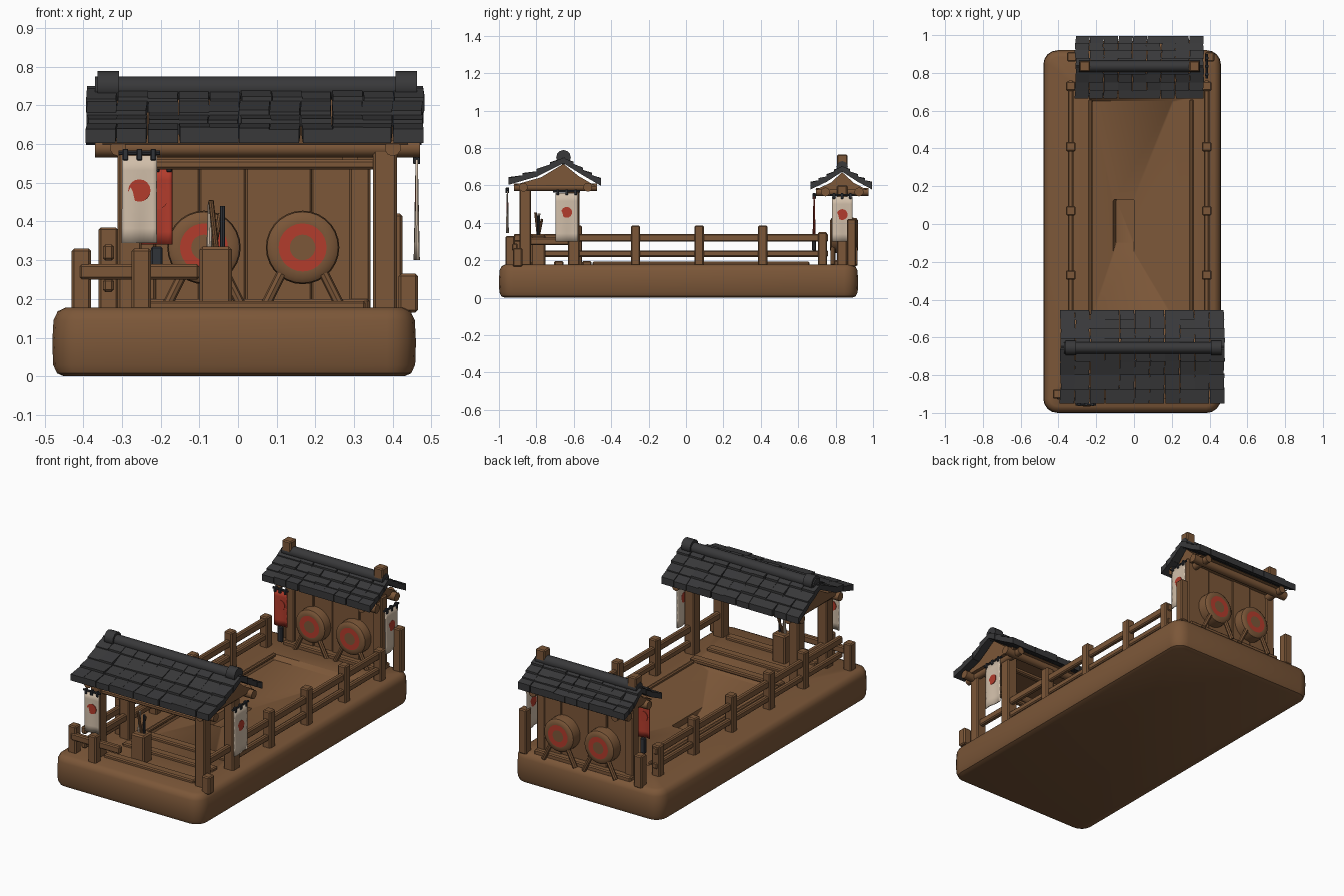
import bpy, bmesh, math, random
from mathutils import Vector

random.seed(4)
if "Cube" in bpy.data.objects:
    bpy.data.objects.remove(bpy.data.objects["Cube"])


def material(name, r, g, b):
    m = bpy.data.materials.new(name)
    m.use_nodes = True
    m.diffuse_color = (r, g, b, 1)
    m.node_tree.nodes["Principled BSDF"].inputs["Base Color"].default_value = (r, g, b, 1)
    return m


WOOD = material("brown wood", 0.2, 0.095, 0.04)
TILE = material("charcoal tile", 0.04, 0.04, 0.042)
CLOTH = material("cream cloth", 0.64, 0.52, 0.4)
RED = material("red paint", 0.45, 0.045, 0.025)
IRON = material("dark iron", 0.03, 0.033, 0.04)


def finish(name, bm, *mats, smooth=False):
    bmesh.ops.recalc_face_normals(bm, faces=bm.faces)
    me = bpy.data.meshes.new(name)
    bm.to_mesh(me)
    bm.free()
    ob = bpy.data.objects.new(name, me)
    bpy.context.collection.objects.link(ob)
    for m in mats:
        me.materials.append(m)
    if smooth:
        bpy.ops.object.select_all(action="DESELECT")
        ob.select_set(True)
        bpy.context.view_layer.objects.active = ob
        bpy.ops.object.shade_smooth_by_angle(angle=math.radians(40))
    return ob


def box(name, x, y, z, mat=WOOD, bevel=0.006):
    """Bevelled block from (min, max) pairs."""
    bm = bmesh.new()
    bmesh.ops.create_cube(bm, size=1)
    for v in bm.verts:
        v.co = [p[0] + (c + 0.5) * (p[1] - p[0]) for c, p in zip(v.co, (x, y, z))]
    if bevel:
        bmesh.ops.bevel(bm, geom=bm.edges[:], offset=bevel, segments=1, affect="EDGES")
    return finish(name, bm, mat)


def post(name, x, y, top, w=0.05, bottom=0.165):
    h = w / 2
    return box(name, (x - h, x + h), (y - h, y + h), (bottom, top))


def pole(name, a, b, r, mat=WOOD, sides=10):
    a, b = Vector(a), Vector(b)
    bm = bmesh.new()
    bmesh.ops.create_cone(bm, cap_ends=True, segments=sides, radius1=r, radius2=r, depth=(b - a).length)
    ob = finish(name, bm, mat, smooth=True)
    ob.location = (a + b) / 2
    ob.rotation_euler = (b - a).to_track_quat("Z", "Y").to_euler()
    return ob


def loft(name, rings, mats, paint=lambda i: 0):
    """Skin a stack of equal rings and close both ends."""
    bm = bmesh.new()
    loops = [[bm.verts.new(p) for p in ring] for ring in rings]
    n = len(loops[0])
    for i, (a, b) in enumerate(zip(loops, loops[1:])):
        for k in range(n):
            j = (k + 1) % n
            bm.faces.new((a[k], a[j], b[j], b[k])).material_index = paint(i)
    bm.faces.new(loops[0])
    bm.faces.new(loops[-1])
    return finish(name, bm, *mats, smooth=True)


# Base slab with a sunken, sloping deck and a central pit
def rounded(x0, x1, y0, y1, z, r):
    pts = []
    corners = ((x1 - r, y1 - r), (x0 + r, y1 - r), (x0 + r, y0 + r), (x1 - r, y0 + r))
    for q, (cx, cy) in enumerate(corners):
        for s in range(5):
            a = math.pi / 2 * (q + s / 4)
            pts.append((cx + r * math.cos(a), cy + r * math.sin(a), z))
    return pts


shell = [(0, 0.03), (0.008, 0.012), (0.03, 0.002), (0.09, 0), (0.145, 0.003), (0.168, 0.014), (0.178, 0.035)]
rings = [rounded(-0.48 + d, 0.46 - d, -1 + d, 0.92 - d, z, 0.075 - d) for z, d in shell]
rings += [rounded(-0.235, 0.3, -0.52, 0.67, 0.178, 0.008),
          rounded(-0.225, 0.21, -0.5, 0.65, 0.155, 0.008),
          rounded(-0.11, 0, -0.15, 0.13, 0.135, 0.008),
          rounded(-0.095, 0, -0.1, 0.13, 0.1, 0.008)]
loft("base", rings, [WOOD])
for x in (-0.23, 0.305):
    box("deck_edge", (x - 0.01, x + 0.01), (-0.5, 0.66), (0.17, 0.192))
for y in (-0.53, -0.68, -0.85):
    box("porch_floor_beam", (-0.24, 0.33), (y - 0.025, y + 0.025), (0.17, 0.195))

# Side railings
for x, start in ((-0.335, -0.92), (0.385, -0.6)):
    for y in (-0.27, 0.07, 0.41, 0.73):
        post("rail_post", x, y, 0.385 if y < 0.7 else 0.35)
    for z, h in ((0.32, 0.021), (0.235, 0.017)):
        box("side_rail", (x - 0.014, x + 0.014), (start, 0.76), (z - h, z + h))
post("rail_end_post", -0.335, -0.58, 0.385)

# Front fence and corner posts
for x, y, top in ((-0.405, -0.9, 0.33), (-0.25, -0.94, 0.33), (0.44, -0.9, 0.265), (0.4, 0.885, 0.42), (-0.33, 0.885, 0.35)):
    post("corner_post", x, y, top)
box("front_rail", (-0.41, -0.1), (-0.93, -0.9), (0.25, 0.29))


# Tiled gable roof: rafters, gable body, tiles and ridge
def roof(name, x0, x1, profile, ridge_y, ridge_z, columns):
    eave_z = profile[0][1]
    body = [(y + (0.025 if y < ridge_y else -0.025), z - 0.025) for y, z in profile]
    body = [(ridge_y if abs(y - ridge_y) < 0.03 else y, z) for y, z in body]
    bm = bmesh.new()
    ends = [[bm.verts.new((x, y, z)) for y, z in body] for x in (x0 + 0.04, x1 - 0.04)]
    bm.faces.new(ends[0])
    bm.faces.new(ends[1])
    for i in range(len(body)):
        j = (i + 1) % len(body)
        bm.faces.new((ends[0][i], ends[0][j], ends[1][j], ends[1][i]))
    finish(name + "_gable", bm, WOOD)

    bm = bmesh.new()
    top = profile.index((ridge_y, ridge_z))
    for side in (profile[:top + 1], profile[:top - 1 if top else None:-1]):
        for low, high in zip(side, side[1:]):
            for half in range(2):
                a = Vector(low).lerp(Vector(high), half / 2)
                b = Vector(low).lerp(Vector(high), half / 2 + 0.56)
                for c in range(columns):
                    w = (x1 - x0) / columns
                    xa, xb = x0 + c * w, x0 + (c + 1) * w - 0.002
                    lift = random.uniform(0.006, 0.014)
                    skew = random.uniform(-0.005, 0.005)
                    corners = []
                    for p, up in ((a, lift), (b, 0)):
                        for x in (xa, xb):
                            for t in (-0.022, 0.006 + up):
                                corners.append(bm.verts.new((x + skew * (p is a), p.x, p.y + t)))
                    for q in ((0, 1, 3, 2), (4, 5, 7, 6), (0, 1, 5, 4), (2, 3, 7, 6), (0, 2, 6, 4), (1, 3, 7, 5)):
                        bm.faces.new([corners[k] for k in q])
    finish(name + "_tiles", bm, TILE)
    pole(name + "_ridge", (x0 + 0.02, ridge_y, ridge_z + 0.005), (x1 - 0.02, ridge_y, ridge_z + 0.005), 0.03, TILE, 12)
    for y in (profile[0][0] + 0.08, profile[-1][0] - 0.07):
        pole(name + "_eave_beam", (x0 + 0.02, y, eave_z - 0.035), (x1 - 0.01, y, eave_z - 0.035), 0.024)
    for x in (x0 + 0.08, x1 - 0.08):
        pole(name + "_cross_beam", (x, profile[0][0] + 0.03, eave_z - 0.035), (x, profile[-1][0] - 0.02, eave_z - 0.035), 0.021)


roof("porch_roof", -0.39, 0.48, [(-0.95, 0.625), (-0.8, 0.668), (-0.655, 0.74), (-0.55, 0.675), (-0.455, 0.62)], -0.655, 0.74, 11)
roof("shrine_roof", -0.31, 0.37, [(0.665, 0.6), (0.75, 0.64), (0.835, 0.695), (0.92, 0.64), (0.995, 0.6)], 0.835, 0.695, 9)
for x in (-0.335, 0.435):
    pole("porch_ridge_cap", (x - 0.028, -0.655, 0.75), (x + 0.028, -0.655, 0.75), 0.039, TILE, 12)
for x in (-0.26, 0.32):
    post("shrine_ridge_block", x, 0.835, 0.765, 0.056, 0.69)

# Porch columns and lintels
for x in (-0.28, 0.38):
    for y in (-0.86, -0.6):
        post("porch_column", x, y, 0.6, 0.062)
    box("porch_side_rail", (x - 0.015, x + 0.015), (-0.84, -0.6), (0.28, 0.32))
for y in (-0.86, -0.6):
    box("porch_lintel", (-0.28, 0.38), (y - 0.015, y + 0.015), (0.535, 0.56))

# Shrine wall and columns
for x in (-0.24, 0.315):
    post("shrine_column", x, 0.835, 0.6, 0.055)
edges = (-0.22, -0.1, 0.02, 0.19, 0.3)
for i, (a, b) in enumerate(zip(edges, edges[1:])):
    y = 0.838 + 0.006 * (i % 2)
    box("wall_board", (a, b), (y - 0.015, y + 0.015), (0.17, 0.58), WOOD, 0.004)
box("shrine_sill", (-0.27, 0.34), (0.79, 0.89), (0.17, 0.2))

# Drums with painted rings on both heads, on splayed legs
head = [(0.033, 0.075), (0.062, 0.075), (0.08, 0.075), (0.092, 0.066), (0.095, 0.04)]
lathe = [(r, -y) for r, y in head] + [(r, y) for r, y in reversed(head)]
for cx in (-0.088, 0.167):
    circles = [[(cx + r * math.cos(k * math.tau / 28), 0.845 + y, 0.333 + r * math.sin(k * math.tau / 28))
                for k in range(28)] for r, y in lathe]
    loft("drum", circles, [WOOD, RED], lambda i: int(i in (0, len(lathe) - 2)))
    for s in (-1, 1):
        for y in (0.785, 0.905):
            pole("drum_leg", (cx + s * 0.1, y, 0.175), (cx + s * 0.055, y, 0.265), 0.013, WOOD, 8)


# Hanging banners: wavy cloth, hanging rod, loops and a painted disc on each face
def banner(name, centre, width, top, bottom, turn, cloth=CLOTH, disc=0.6):
    bm = bmesh.new()
    bmesh.ops.create_grid(bm, x_segments=8, y_segments=6, size=0.5)
    for v in bm.verts:
        u, t = v.co.x, v.co.y + 0.5
        v.co = (u * width, 0.005 * math.sin(u * 6) * (1 - t), bottom + t * (top - bottom))
    parts = [finish(name, bm, cloth, smooth=True)]
    mod = parts[0].modifiers.new("thickness", "SOLIDIFY")
    mod.thickness = 0.006
    mod.offset = 0
    z = bottom + disc * (top - bottom)
    parts.append(pole(name + "_disc", (0, -0.0048, z), (0, 0.0048, z), 0.029, RED, 16))
    parts.append(pole(name + "_rod", (-width * 0.6, 0, top + 0.008), (width * 0.6, 0, top + 0.008), 0.006, IRON, 8))
    for k in (-0.4, 0, 0.4):
        parts.append(box(name + "_loop", (k * width - 0.007, k * width + 0.007), (-0.009, 0.009), (top - 0.012, top + 0.018), IRON, 0.002))
    for ob in parts:
        ob.rotation_euler.rotate_axis("X", 0) if not turn else None
        if turn:
            ob.location.x, ob.location.y = -ob.location.y, ob.location.x
            ob.rotation_euler = (ob.rotation_euler.to_matrix().copy()).to_euler()
            m = ob.rotation_euler.to_matrix()
            spin = Vector((1, 0, 0)).rotation_difference(Vector((0, 1, 0))).to_matrix()
            ob.rotation_euler = (spin @ m).to_euler()
        ob.location += Vector((centre[0], centre[1], 0))


banner("porch_front_banner", (-0.255, -0.955), 0.09, 0.57, 0.345, False)
banner("porch_side_banner", (0.462, -0.638), 0.12, 0.56, 0.3, True)
banner("shrine_side_banner", (0.385, 0.835), 0.11, 0.54, 0.3, True)
banner("shrine_front_banner", (-0.21, 0.685), 0.08, 0.54, 0.34, False, RED)
box("banner_tassel", (-0.225, -0.195), (0.675, 0.695), (0.25, 0.335), IRON, 0.004)

# Offering stand with sticks
box("offering_stand", (-0.1, -0.016), (-0.83, -0.75), (0.17, 0.335), WOOD, 0.008)
for x, lean, top, mat in ((-0.075, 0.004, 0.45, CLOTH), (-0.055, -0.015, 0.455, WOOD), (-0.04, 0.0, 0.44, IRON), (-0.065, 0.02, 0.42, WOOD)):
    pole("offering_stick", (x, -0.79, 0.32), (x + lean, -0.79 + lean, top), 0.007, mat, 8)
